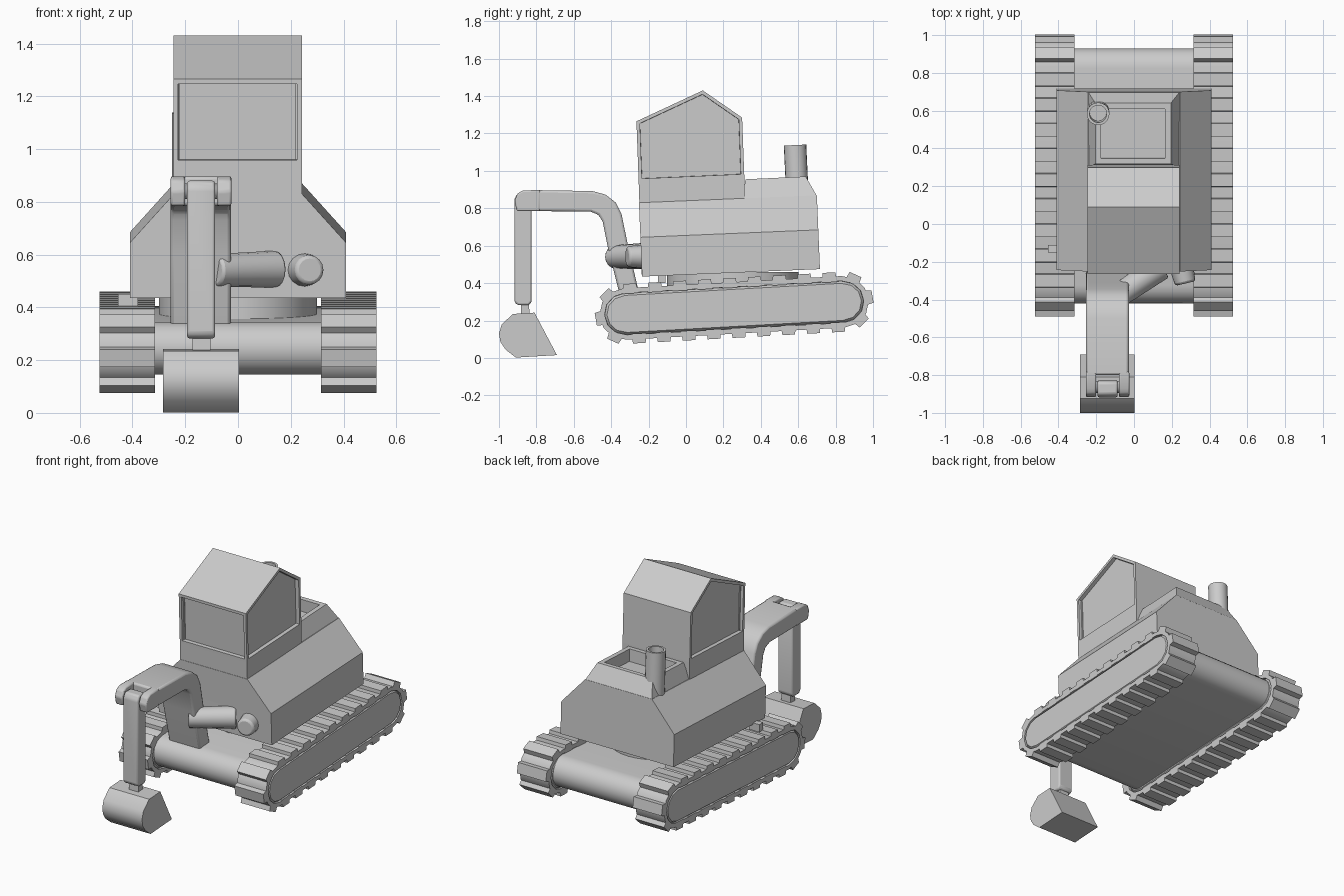
import bpy, bmesh, math
from mathutils import Vector, Matrix

if "Cube" in bpy.data.objects:
    bpy.data.objects.remove(bpy.data.objects["Cube"])

grey = bpy.data.materials.new("light grey")
grey.diffuse_color = (0.6, 0.6, 0.6, 1)
grey.use_nodes = True
grey.node_tree.nodes["Principled BSDF"].inputs["Base Color"].default_value = grey.diffuse_color


def prism(bm, pts, x0, x1):
    """Extrude a (y, z) outline from x0 to x1."""
    a = [bm.verts.new((x0, y, z)) for y, z in pts]
    b = [bm.verts.new((x1, y, z)) for y, z in pts]
    bm.faces.new(a)
    bm.faces.new(b[::-1])
    n = len(pts)
    for i in range(n):
        j = (i + 1) % n
        bm.faces.new((a[j], a[i], b[i], b[j]))


def loft(bm, r0, z0, r1, z1):
    """Join two rectangles (x0, x1, y0, y1) at two sets of (front, rear) heights."""
    rings = []
    for (xa, xb, ya, yb), (za, zb) in ((r0, z0), (r1, z1)):
        rings.append([bm.verts.new(c) for c in
                      ((xa, ya, za), (xb, ya, za), (xb, yb, zb), (xa, yb, zb))])
    a, b = rings
    bm.faces.new(a[::-1])
    bm.faces.new(b)
    for i in range(4):
        j = (i + 1) % 4
        bm.faces.new((a[i], a[j], b[j], b[i]))


def tube(bm, p, q, r1, r2, seg=16):
    p, q = Vector(p), Vector(q)
    d = q - p
    m = Matrix.Translation((p + q) / 2) @ d.to_track_quat('Z', 'Y').to_matrix().to_4x4()
    bmesh.ops.create_cone(bm, cap_ends=True, segments=seg, radius1=r1, radius2=r2,
                          depth=d.length, matrix=m)


def recess(bm, test, rim, depth):
    """Inset the faces passing a test and push them along their normal."""
    bmesh.ops.recalc_face_normals(bm, faces=bm.faces)
    bm.normal_update()
    fs = [f for f in bm.faces if test(f)]
    bmesh.ops.inset_individual(bm, faces=fs, thickness=rim, depth=0, use_even_offset=True)
    bmesh.ops.inset_individual(bm, faces=fs, thickness=0.001, depth=depth, use_even_offset=True)
    return fs


def finish(bm, name, bevel=0, seg=2):
    bmesh.ops.recalc_face_normals(bm, faces=bm.faces)
    me = bpy.data.meshes.new(name)
    bm.to_mesh(me)
    bm.free()
    me.materials.append(grey)
    ob = bpy.data.objects.new(name, me)
    bpy.context.collection.objects.link(ob)
    if bevel:
        mod = ob.modifiers.new("bevel", 'BEVEL')
        mod.width, mod.segments, mod.limit_method = bevel, seg, 'ANGLE'
    bpy.ops.object.select_all(action='DESELECT')
    ob.select_set(True)
    bpy.context.view_layer.objects.active = ob
    bpy.ops.object.shade_smooth_by_angle(angle=math.radians(35))
    return ob


def stadium(a, b, r, n):
    t = math.atan2(b[1] - a[1], b[0] - a[0])
    pts = []
    for c, off in ((b, -90), (a, 90)):
        for i in range(n + 1):
            w = t + math.radians(off + 180 * i / n)
            pts.append((c[0] + r * math.cos(w), c[1] + r * math.sin(w)))
    return pts


def along(a, b, r, s):
    """Point and outward angle at distance s around a stadium."""
    t = math.atan2(b[1] - a[1], b[0] - a[0])
    L, arc = math.hypot(b[0] - a[0], b[1] - a[1]), math.pi * r
    for c, sign, off in ((a, 1, -math.pi / 2), (b, -1, math.pi / 2)):
        if s < L:
            w = t + off
            return (c[0] + sign * s * math.cos(t) + r * math.cos(w),
                    c[1] + sign * s * math.sin(t) + r * math.sin(w), w)
        s -= L
        c2 = b if sign == 1 else a
        if s < arc:
            w = t + off + s / r
            return c2[0] + r * math.cos(w), c2[1] + r * math.sin(w), w
        s -= arc


# crawler tracks with cleats and side panels
A, B, R = (-0.325, 0.235), (0.84, 0.30), 0.138
for side, name in ((-1, "left"), (1, "right")):
    xs = sorted((side * 0.315, side * 0.525))
    bm = bmesh.new()
    prism(bm, stadium(A, B, R, 6), *xs)
    fs = recess(bm, lambda f: abs(f.normal.x) > 0.9, 0.026, -0.015)
    bmesh.ops.inset_individual(bm, faces=fs, thickness=0.012, depth=0.015)
    finish(bm, name + "_track")
    bm = bmesh.new()
    count = 24
    length = 2 * math.hypot(B[0] - A[0], B[1] - A[1]) + 2 * math.pi * R
    for i in range(count):
        y, z, w = along(A, B, R, (i + 0.5) * length / count)
        u, v = (math.cos(w), math.sin(w)), (-math.sin(w), math.cos(w))
        prism(bm, [(y + u[0] * h + v[0] * k, z + u[1] * h + v[1] * k)
                   for h, k in ((-0.03, -0.04), (-0.03, 0.04), (0.022, 0.034), (0.022, -0.034))], *xs)
    finish(bm, name + "_track_cleats")

# chassis between the tracks, and turntable
bm = bmesh.new()
prism(bm, stadium((-0.32, 0.245), (0.83, 0.305), 0.1, 10), -0.32, 0.32)
finish(bm, "chassis")
bm = bmesh.new()
tube(bm, (0, 0, 0.3), (0, 0, 0.46), 0.3, 0.3, 32)
bmesh.ops.transform(bm, verts=bm.verts, matrix=Matrix.Translation((0, 0.25, 0)) @ Matrix.Diagonal((1, 1.17, 1, 1)))
finish(bm, "turntable")

# main body: chamfered section, tilted slightly
bm = bmesh.new()
sec = [(-0.41, 0), (0.41, 0), (0.41, 0.21), (0.243, 0.395), (-0.243, 0.395), (-0.41, 0.21)]
f = bm.faces.new([bm.verts.new((x, 0, z)) for x, z in sec])
ext = bmesh.ops.extrude_face_region(bm, geom=[f])
bmesh.ops.translate(bm, vec=(0, 0.952, 0), verts=[g for g in ext['geom'] if isinstance(g, bmesh.types.BMVert)])
bmesh.ops.transform(bm, verts=bm.verts, matrix=Matrix.Translation((0, -0.235, 0.435)) @ Matrix.Rotation(math.radians(2.4), 4, 'X'))
finish(bm, "body")

# cab: lower wall and gabled upper part with recessed windows
bm = bmesh.new()
prism(bm, [(-0.237, 0.445), (-0.253, 0.94), (0.312, 0.965), (0.318, 0.5)], -0.245, 0.242)
finish(bm, "cab_base")
bm = bmesh.new()
prism(bm, [(-0.253, 0.94), (-0.265, 1.265), (0.09, 1.43), (0.30, 1.285), (0.312, 0.965)], -0.245, 0.242)
recess(bm, lambda f: abs(f.normal.x) > 0.9 or f.normal.y < -0.9, 0.018, -0.025)
finish(bm, "cab")

# engine hood with sunken top
bm = bmesh.new()
loft(bm, (-0.243, 0.243, 0.3, 0.70), (0.84, 0.865), (-0.205, 0.195, 0.318, 0.64), (0.955, 0.97))
recess(bm, lambda f: f.normal.z > 0.9, 0.03, -0.08)
finish(bm, "engine_hood")

# exhaust pipe
bm = bmesh.new()
tube(bm, (-0.19, 0.60, 0.78), (-0.19, 0.583, 1.138), 0.06, 0.06, 20)
recess(bm, lambda f: f.normal.z > 0.9, 0.014, -0.15)
finish(bm, "exhaust")

# bent boom with forked tip
bm = bmesh.new()
prism(bm, [(-0.245, 0.32), (-0.35, 0.32), (-0.42, 0.6), (-0.446, 0.73), (-0.468, 0.765),
           (-0.51, 0.782), (-0.80, 0.785), (-0.80, 0.897), (-0.50, 0.892), (-0.43, 0.873),
           (-0.375, 0.83), (-0.345, 0.77), (-0.31, 0.6)], -0.255, -0.027)
finish(bm, "boom", 0.012)
for x0, x1, name in ((-0.255, -0.2, "left"), (-0.08, -0.025, "right")):
    bm = bmesh.new()
    prism(bm, [(-0.78, 0.785), (-0.905, 0.785), (-0.917, 0.84), (-0.9, 0.88), (-0.87, 0.896), (-0.78, 0.897)], x0, x1)
    finish(bm, name + "_boom_fork", 0.008)
bm = bmesh.new()
tube(bm, (-0.25, -0.865, 0.84), (-0.03, -0.865, 0.84), 0.03, 0.03)
finish(bm, "boom_pin")

# stick, with a small link to the bucket
bm = bmesh.new()
prism(bm, [(-0.825, 0.30), (-0.84, 0.282), (-0.90, 0.282), (-0.918, 0.30), (-0.918, 0.85),
           (-0.90, 0.88), (-0.84, 0.88), (-0.825, 0.85)], -0.193, -0.087)
finish(bm, "stick", 0.01)
bm = bmesh.new()
prism(bm, [(-0.835, 0.2), (-0.885, 0.2), (-0.88, 0.3), (-0.84, 0.3)], -0.172, -0.105)
finish(bm, "bucket_link")

# bucket
bm = bmesh.new()
prism(bm, [(-0.69, 0.015), (-0.91, 0.002), (-0.965, 0.045), (-0.992, 0.085), (-1.0, 0.13),
           (-0.985, 0.18), (-0.925, 0.235), (-0.81, 0.242)], -0.285, 0.003)
finish(bm, "bucket")

# slewing cylinder beside the boom, front lamp, side step
bm = bmesh.new()
tube(bm, (-0.09, -0.385, 0.54), (0.145, -0.225, 0.545), 0.062, 0.07)
finish(bm, "side_cylinder", 0.01)
bm = bmesh.new()
tube(bm, (0.245, -0.2, 0.542), (0.272, -0.315, 0.542), 0.066, 0.055)
finish(bm, "front_lamp", 0.012)
bm = bmesh.new()
prism(bm, [(-0.15, 0.40), (-0.11, 0.40), (-0.11, 0.45), (-0.15, 0.45)], -0.455, -0.38)
finish(bm, "side_step")
